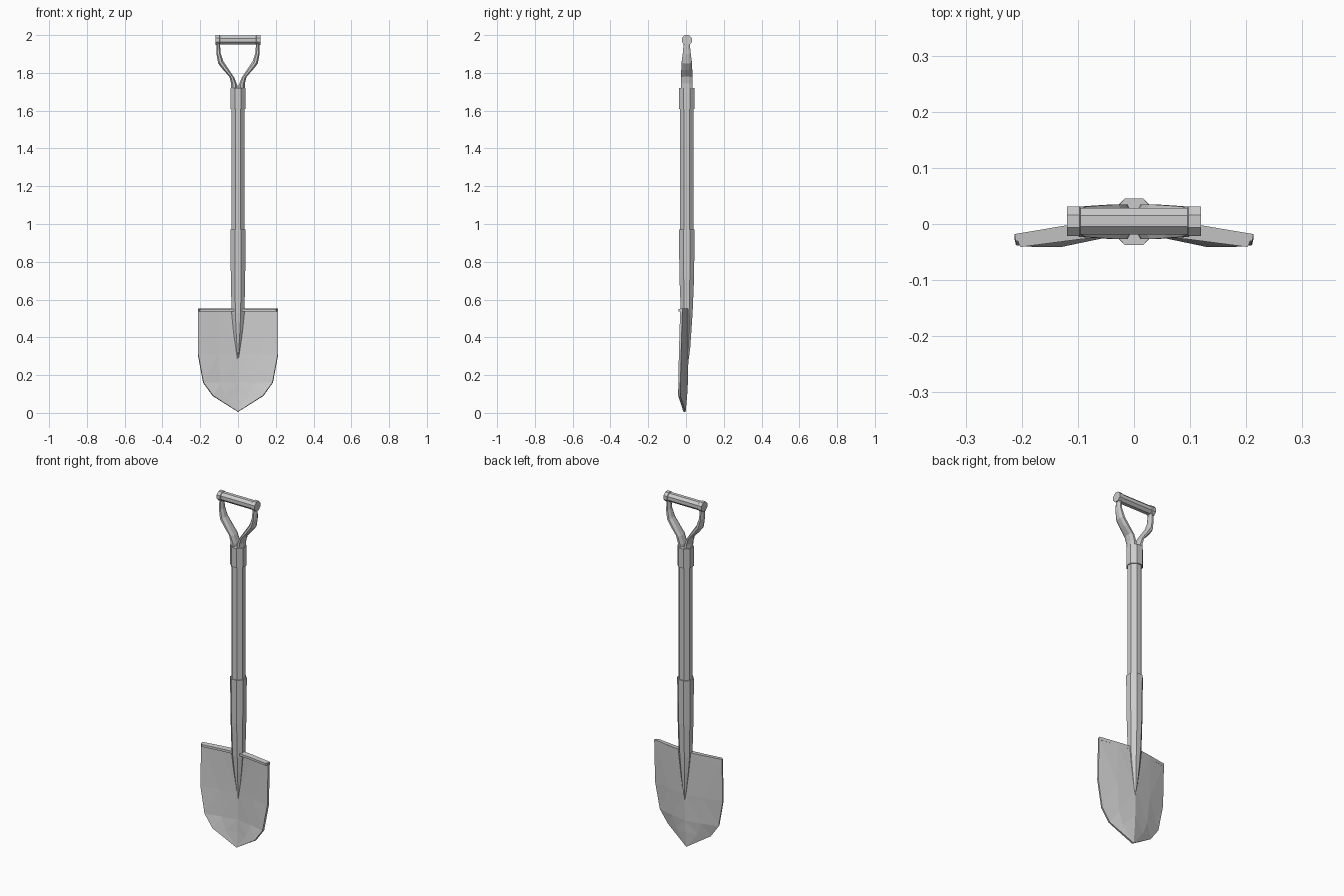
import bpy, bmesh, math
from mathutils import Vector

if "Cube" in bpy.data.objects:
    bpy.data.objects.remove(bpy.data.objects["Cube"])

metal = bpy.data.materials.new("plain grey")
metal.diffuse_color = (0.6, 0.6, 0.6, 1)
metal.use_nodes = True
metal.node_tree.nodes["Principled BSDF"].inputs["Base Color"].default_value = metal.diffuse_color
YC = 0.004  # depth centre of shaft and handle


def finish(name, bm, recalc=True):
    if recalc:
        bmesh.ops.recalc_face_normals(bm, faces=bm.faces)
    me = bpy.data.meshes.new(name)
    bm.to_mesh(me)
    bm.free()
    me.materials.append(metal)
    ob = bpy.data.objects.new(name, me)
    bpy.context.collection.objects.link(ob)
    return ob


def section(c, u, v):
    """Octagon round c, spanned by half-axes u and v, flats along the axes."""
    c, u, v = Vector(c), Vector(u), Vector(v)
    k = 1 / math.cos(math.pi / 8)
    return [c + u * k * math.cos(a) + v * k * math.sin(a)
            for a in ((i + 0.5) * math.pi / 4 for i in range(8))]


def loft(name, sections):
    bm = bmesh.new()
    rings = [[bm.verts.new(p) for p in s] for s in sections]
    n = len(rings[0])
    for a, b in zip(rings, rings[1:]):
        for i in range(n):
            j = (i + 1) % n
            bm.faces.new((a[i], a[j], b[j], b[i]))
    bm.faces.new(rings[0])
    bm.faces.new(rings[-1])
    return finish(name, bm)


def upright(name, rows):
    # rows: z, half width, half depth, depth centre
    return loft(name, [section((0, y, z), (rx, 0, 0), (0, ry, 0))
                       for z, rx, ry, y in rows])


# Shaft, top collar and tapering socket
upright("shaft", [(0.9, .035, .035, YC), (1.65, .035, .035, YC)])
upright("top_collar", [(1.61, .04, .041, YC), (1.72, .04, .041, YC)])
upright("socket", [(0.97, .041, .041, YC), (0.72, .038, .039, YC),
                   (0.53, .034, .031, YC), (0.44, .025, .024, .005),
                   (0.34, .012, .015, .007), (0.28, .004, .008, .006)])

# Two curved fork arms: outer x,z / inner x,z / half depth
ARM = [(.036, 1.70, .000, 1.70, .031), (.037, 1.745, .004, 1.735, .031),
       (.045, 1.78, .020, 1.775, .031), (.078, 1.815, .050, 1.82, .029),
       (.105, 1.85, .078, 1.862, .027), (.114, 1.90, .092, 1.905, .021),
       (.115, 1.965, .096, 1.965, .015)]
for s, side in ((1, "right"), (-1, "left")):
    secs = []
    for ox, oz, ix, iz, d in ARM:
        o, i = Vector((s * ox, YC, oz)), Vector((s * ix, YC, iz))
        secs.append(section((o + i) / 2, (o - i) / 2, (0, d, 0)))
    loft("fork_arm_" + side, secs)

# Cross grip with thicker ends
loft("grip", [section((x, YC + .001, 1.9735), (0, r, 0), (0, 0, r))
              for x, r in ((-.119, .0265), (-.097, .0265), (-.095, .0235),
                           (.095, .0235), (.097, .0265), (.119, .0265))])

# Dished pointed blade: z, half width, centre depth, edge depth
ROWS = [(.55, .213, .014, -.019), (.31, .213, .013, -.026),
        (.16, .185, .010, -.029), (.09, .135, .006, -.030),
        (.005, 0, -.002, -.002)]
bm = bmesh.new()
grid = [[bm.verts.new((f * w, yc + (ye - yc) * abs(f) ** 1.25, z))
         for f in (-1, -.5, 0, .5, 1)] for z, w, yc, ye in ROWS]
for a, b in zip(grid, grid[1:]):
    for i in range(4):
        bm.faces.new((b[i], b[i + 1], a[i + 1], a[i]))
bmesh.ops.remove_doubles(bm, verts=bm.verts, dist=1e-5)
bmesh.ops.triangulate(bm, faces=bm.faces)
blade = finish("blade", bm, recalc=False)
mod = blade.modifiers.new("thickness", 'SOLIDIFY')
mod.thickness = 0.012
mod.offset = 1

# Foot rest lip along the top of the blade: x, back depth, front depth
LIP = [(-.213, -.018, -.041), (-.1, .001, -.027), (0, .014, -.018),
       (.1, .001, -.027), (.213, -.018, -.041)]
loft("foot_rest", [[Vector((x, yb, .553)), Vector((x * .95, yf, .55)),
                    Vector((x * .95, yf, .537)), Vector((x, yb, .535))]
                   for x, yb, yf in LIP])
